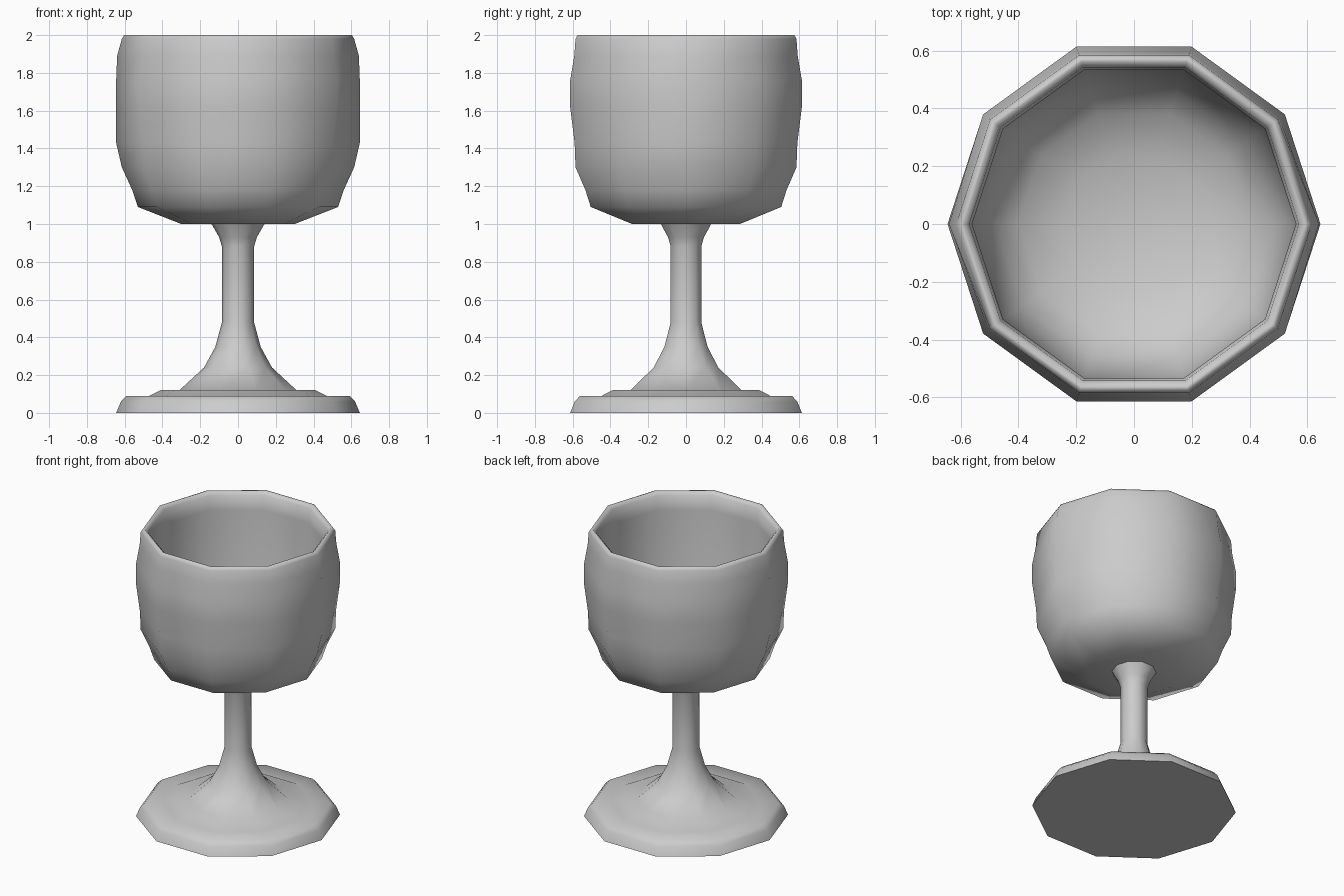
import bpy, bmesh, math

if "Cube" in bpy.data.objects:
    bpy.data.objects.remove(bpy.data.objects["Cube"], do_unlink=True)

SIDES = 10

grey = bpy.data.materials.new("plain grey")
grey.use_nodes = True
colour = (0.6, 0.6, 0.6, 1)
grey.diffuse_color = colour
grey.node_tree.nodes["Principled BSDF"].inputs["Base Color"].default_value = colour


def lathe(name, profile, side_bulge=None):
    """Turn a (radius, height) profile into a ten-sided solid; radius 0 makes a pole."""
    side_bulge = side_bulge or {}
    bm = bmesh.new()
    rings = []
    for r, z in profile:
        if r == 0:
            rings.append([bm.verts.new((0, 0, z))] * SIDES)
            continue
        ring = []
        for i in range(SIDES):
            a = math.tau * i / SIDES
            # the two corners on the x axis bulge over a longer height
            rad = side_bulge.get(z, r) if i % 5 == 0 and r > 0.6 else r
            ring.append(bm.verts.new((rad * math.cos(a), rad * math.sin(a), z)))
        rings.append(ring)
    for low, high in zip(rings, rings[1:]):
        for i in range(SIDES):
            j = (i + 1) % SIDES
            quad = dict.fromkeys((low[i], low[j], high[j], high[i]))
            bm.faces.new(list(quad))
    bmesh.ops.recalc_face_normals(bm, faces=bm.faces)
    mesh = bpy.data.meshes.new(name)
    bm.to_mesh(mesh)
    bm.free()
    mesh.materials.append(grey)
    obj = bpy.data.objects.new(name, mesh)
    bpy.context.collection.objects.link(obj)
    bpy.ops.object.select_all(action="DESELECT")
    obj.select_set(True)
    bpy.context.view_layer.objects.active = obj
    bpy.ops.object.shade_smooth_by_angle(angle=math.radians(65))


# Foot and stem in one flowing profile
lathe("foot_and_stem", [
    (0, 0), (0.645, 0), (0.62, 0.06), (0.59, 0.09), (0.47, 0.09),
    (0.41, 0.12), (0.31, 0.12), (0.18, 0.24), (0.12, 0.35), (0.085, 0.48),
    (0.085, 0.88), (0.10, 0.93), (0.14, 1.0), (0, 1.02),
])

# Bowl: outside wall, rim, then inside wall down to the floor
lathe("bowl", [
    (0, 1.0), (0.30, 1.0), (0.53, 1.09), (0.56, 1.18), (0.615, 1.30),
    (0.62, 1.43), (0.645, 1.62), (0.645, 1.76), (0.622, 1.89), (0.615, 1.98),
    (0.603, 2.0), (0.59, 2.0), (0.57, 1.98), (0.56, 1.88), (0.56, 1.45),
    (0.53, 1.30), (0.48, 1.19), (0.40, 1.12), (0.25, 1.06), (0, 1.04),
], side_bulge={1.43: 0.645, 1.89: 0.64})
